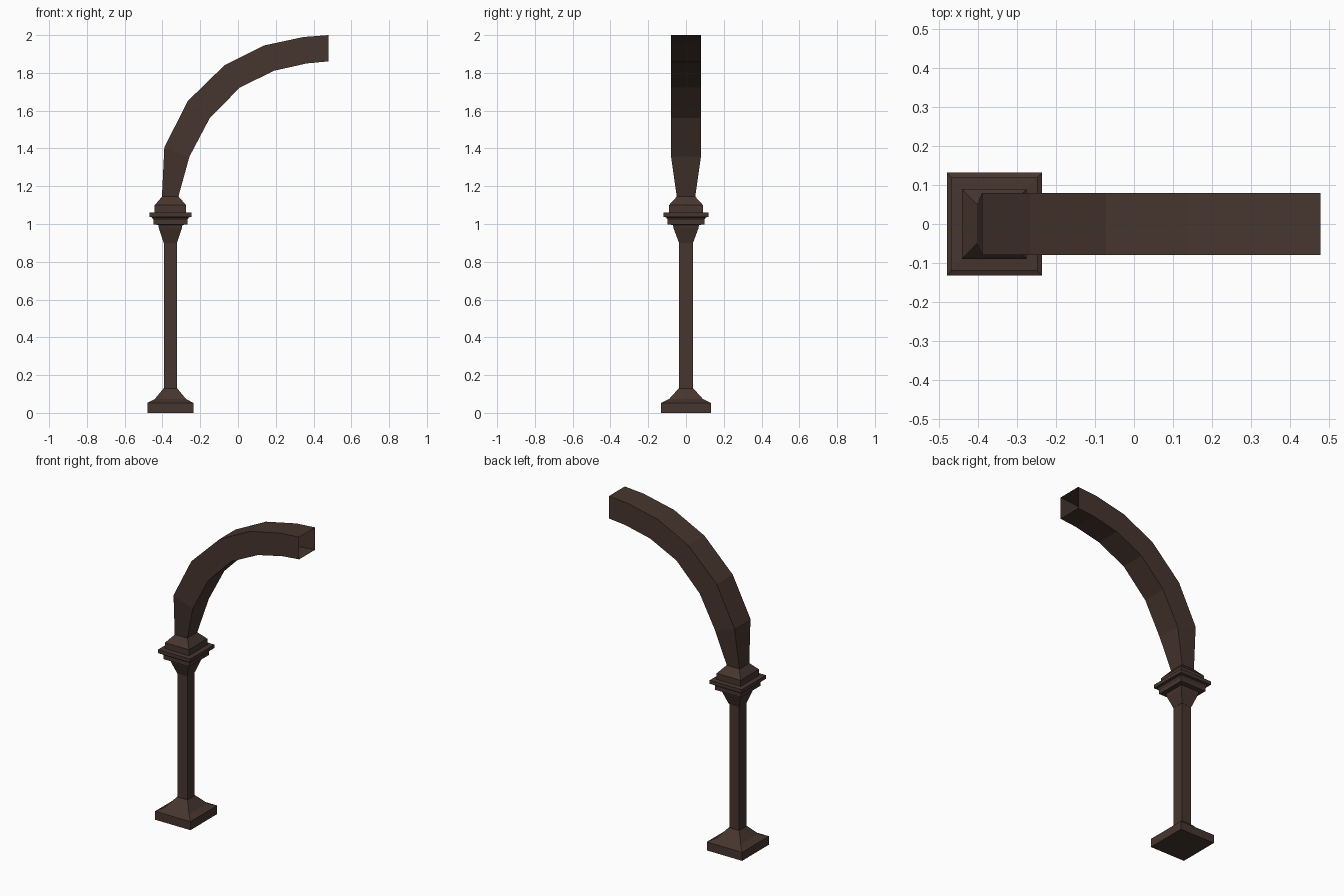
import bpy, bmesh

if "Cube" in bpy.data.objects:
    bpy.data.objects.remove(bpy.data.objects["Cube"])

brown = bpy.data.materials.new("dark_brown")
brown.diffuse_color = (0.062, 0.036, 0.028, 1)
brown.use_nodes = True
brown.node_tree.nodes["Principled BSDF"].inputs["Base Color"].default_value = brown.diffuse_color


def loft(name, rings, cap_start=False, cap_end=False):
    """Bridge a list of four-cornered rings into a square tube."""
    bm = bmesh.new()
    loops = [[bm.verts.new(p) for p in r] for r in rings]
    for a, b in zip(loops, loops[1:]):
        for i in range(4):
            j = (i + 1) % 4
            bm.faces.new((a[i], a[j], b[j], b[i]))
    if cap_start:
        bm.faces.new(loops[0][::-1])
    if cap_end:
        bm.faces.new(loops[-1])
    bmesh.ops.recalc_face_normals(bm, faces=bm.faces)
    mesh = bpy.data.meshes.new(name)
    bm.to_mesh(mesh)
    bm.free()
    mesh.materials.append(brown)
    ob = bpy.data.objects.new(name, mesh)
    bpy.context.collection.objects.link(ob)
    return ob


CX = -0.358


def square_part(name, profile):
    """Profile of (half x, half y, z) around the post axis."""
    rings = [[(CX - hx, -hy, z), (CX + hx, -hy, z), (CX + hx, hy, z), (CX - hx, hy, z)]
             for hx, hy, z in profile]
    return loft(name, rings, True, True)


# Stepped foot, slim shaft and moulded capital
square_part("base", [(.122, .132, 0), (.122, .132, .053), (.083, .09, .073), (.036, .038, .13)])
square_part("shaft", [(.034, .036, .125), (.034, .036, .905)])
square_part("capital", [
    (.035, .037, .90), (.06, .065, .975), (.064, .069, .995), (.09, .097, .998),
    (.09, .097, 1.022), (.098, .105, 1.035), (.111, .119, 1.038), (.111, .119, 1.06),
    (.083, .09, 1.062), (.083, .09, 1.10), (.043, .048, 1.146)])

# Curved arm: (outer x, outer z, inner x, inner z, half width), open at its end
path = [(-.403, 1.14, -.317, 1.14, .048), (-.390, 1.405, -.257, 1.357, .079),
        (-.267, 1.65, -.150, 1.56, .079), (-.072, 1.84, .010, 1.723, .079),
        (.138, 1.945, .193, 1.812, .079), (.347, 1.99, .363, 1.85, .079),
        (.478, 2.0, .478, 1.861, .079)]
loft("curved_arm", [[(ox, -w, oz), (ix, -w, iz), (ix, w, iz), (ox, w, oz)]
                    for ox, oz, ix, iz, w in path])
